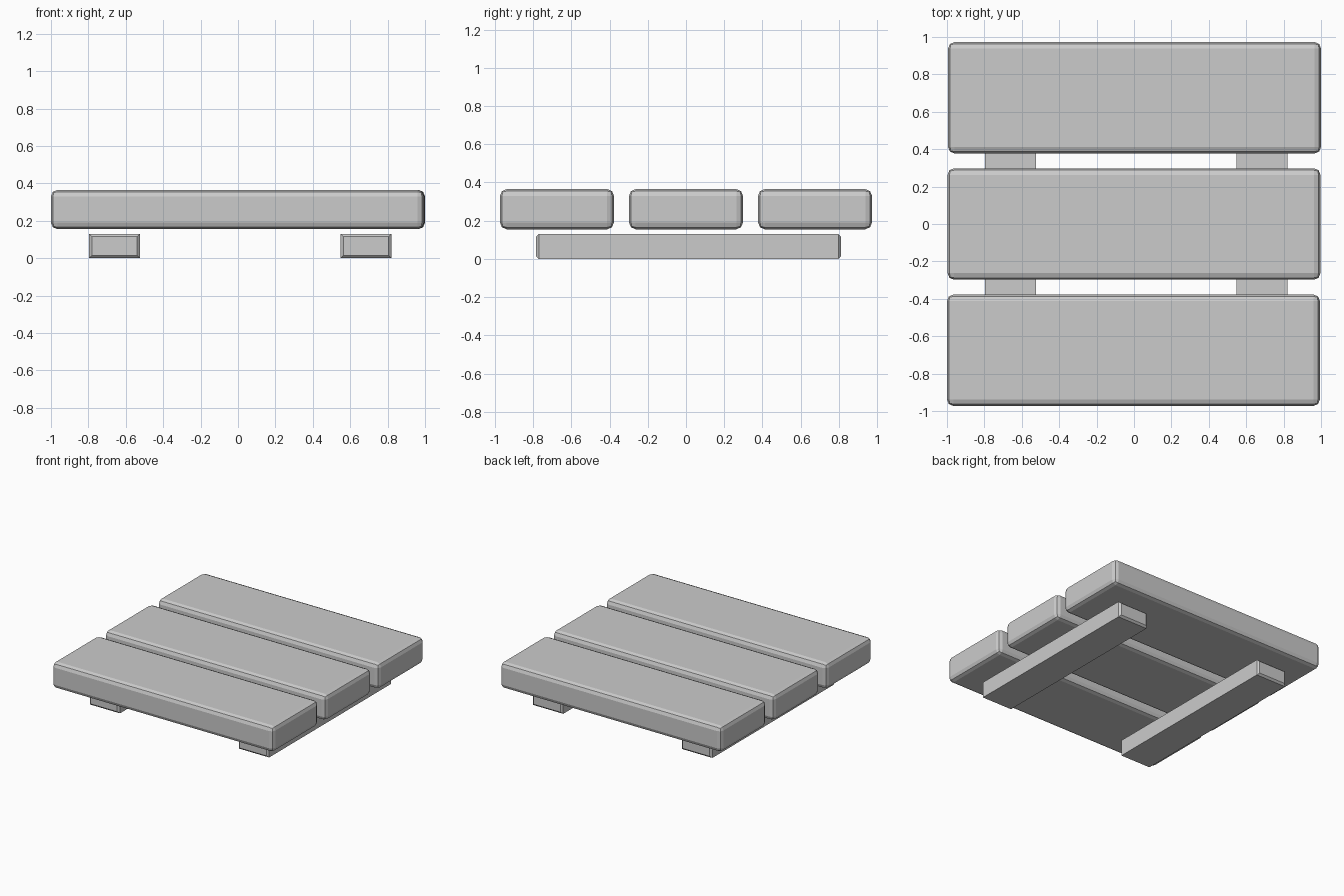
import bpy, bmesh

if "Cube" in bpy.data.objects:
    bpy.data.objects.remove(bpy.data.objects["Cube"])


def make_box(name, lo, hi, width, segments, end_caps_only=False):
    """Box between two corners with bevelled edges (all, or just the y ends)."""
    bm = bmesh.new()
    bmesh.ops.create_cube(bm, size=1)
    for v in bm.verts:
        v.co = [(a + b) / 2 + c * (b - a) for a, b, c in zip(lo, hi, v.co)]
    edges = [e for e in bm.edges
             if not end_caps_only or abs(e.verts[0].co.y - e.verts[1].co.y) < 1e-5]
    bmesh.ops.bevel(bm, geom=edges, offset=width, segments=segments,
                    profile=0.5, affect='EDGES', clamp_overlap=True)
    bmesh.ops.recalc_face_normals(bm, faces=bm.faces)
    mesh = bpy.data.meshes.new(name)
    bm.to_mesh(mesh)
    bm.free()
    obj = bpy.data.objects.new(name, mesh)
    bpy.context.collection.objects.link(obj)
    return obj


# Three wide rounded planks, each nudged slightly sideways
for name, y, shift in (("front_plank", -0.675, -0.003),
                       ("middle_plank", 0.0, 0.0),
                       ("back_plank", 0.675, 0.003)):
    make_box(name, (-0.997 + shift, y - 0.298, 0.155),
             (0.997 + shift, y + 0.298, 0.365), 0.035, 2)

# Two runners underneath, with only the end faces chamfered
for name, x in (("left_runner", -0.66), ("right_runner", 0.684)):
    make_box(name, (x - 0.136, -0.785, 0.0), (x + 0.136, 0.812, 0.13),
             0.015, 1, end_caps_only=True)
